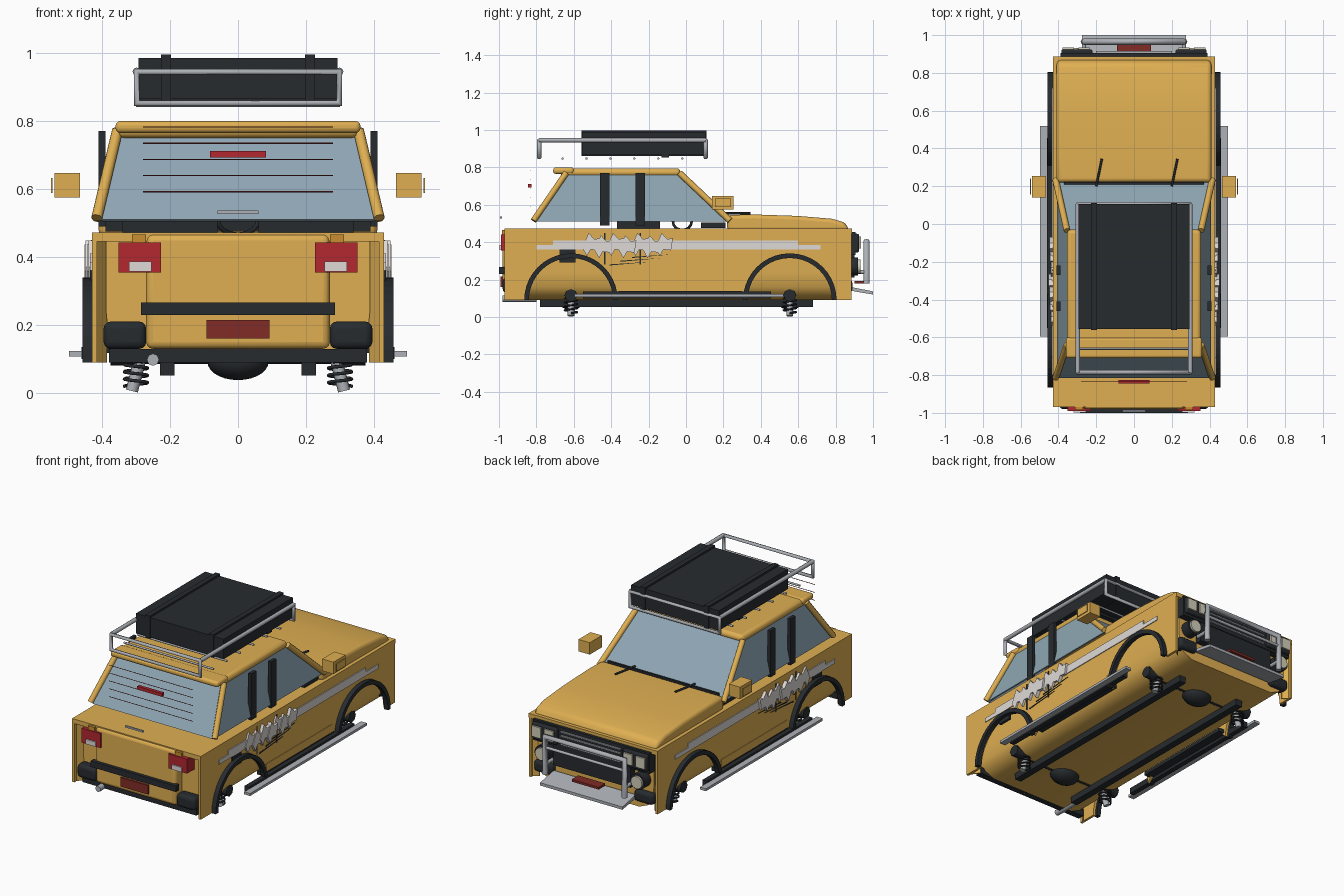
import bpy, bmesh, math
from mathutils import Vector

def mat(name, c):
    m = bpy.data.materials.new(name)
    m.diffuse_color = (*c, 1)
    return m
YEL = mat("ochre_paint", (0.74, 0.43, 0.085))
DRK = mat("dark_trim", (0.02, 0.024, 0.028))
GLS = mat("glass", (0.27, 0.38, 0.45))
SIL = mat("silver", (0.42, 0.44, 0.47))
RED = mat("red_lens", (0.45, 0.02, 0.03))
MAR = mat("dark_red", (0.22, 0.025, 0.02))
WHT = mat("pale_decal", (0.74, 0.70, 0.68))
LAMP = mat("lamp_lens", (0.65, 0.62, 0.5))
ORG = mat("orange_lens", (0.6, 0.27, 0.03))

def finish(name, bm, m, bevel=0, seg=3, smooth=False):
    bmesh.ops.recalc_face_normals(bm, faces=bm.faces)
    me = bpy.data.meshes.new(name)
    bm.to_mesh(me)
    bm.free()
    ob = bpy.data.objects.new(name, me)
    bpy.context.collection.objects.link(ob)
    me.materials.append(m)
    if bevel:
        b = ob.modifiers.new("bevel", 'BEVEL')
        b.width, b.segments, b.limit_method = bevel, seg, 'ANGLE'
    if bevel or smooth:
        bpy.context.view_layer.objects.active = ob
        bpy.ops.object.select_all(action='DESELECT')
        ob.select_set(True)
        bpy.ops.object.shade_smooth_by_angle(angle=math.radians(35))
    return ob

def loft(name, a, b, m, **k):
    """solid between two matching loops of points"""
    bm = bmesh.new()
    va, vb = [bm.verts.new(p) for p in a], [bm.verts.new(p) for p in b]
    bm.faces.new(va)
    bm.faces.new(vb[::-1])
    n = len(a)
    for i in range(n):
        j = (i + 1) % n
        bm.faces.new((va[i], vb[i], vb[j], va[j]))
    return finish(name, bm, m, **k)

def prism(name, yz, x0, x1, m, sym=False, **k):
    for s in ((1, -1) if sym else (1,)):
        loft(name, [(s*x0, y, z) for y, z in yz], [(s*x1, y, z) for y, z in yz], m, **k)

def box(name, x, y, z, m, sym=False, **k):
    prism(name, [(y[0], z[0]), (y[1], z[0]), (y[1], z[1]), (y[0], z[1])], x[0], x[1], m, sym, **k)

def panel(name, pts, off, m):
    loft(name, pts, [tuple(Vector(p) + Vector(off)) for p in pts], m)

def tube(name, pts, r, m, sym=False, cyclic=False):
    for s in ((1, -1) if sym else (1,)):
        cu = bpy.data.curves.new(name, 'CURVE')
        cu.dimensions, cu.bevel_depth, cu.bevel_resolution, cu.use_fill_caps = '3D', r, 2, True
        sp = cu.splines.new('POLY')
        sp.points.add(len(pts) - 1)
        for q, p in zip(sp.points, pts):
            q.co = (s*p[0], p[1], p[2], 1)
        sp.use_cyclic_u = cyclic
        ob = bpy.data.objects.new(name, cu)
        bpy.context.collection.objects.link(ob)
        cu.materials.append(m)

def arc(cy, cz, r, a0, a1, n=20):
    return [(cy + r*math.cos(math.radians(a0 + (a1-a0)*i/n)), cz + r*math.sin(math.radians(a0 + (a1-a0)*i/n))) for i in range(n + 1)]

RY, FY = -0.615, 0.555   # axle positions

# body: thin side skins with wheel arches, inner tub, shoulder deck, hood
skin = [(-0.97, 0.09)] + arc(RY, 0.09, 0.24, 180, 0) + [(-0.34, 0.12), (0.28, 0.12)] + arc(FY, 0.09, 0.24, 180, 0) \
    + [(0.885, 0.09), (0.885, 0.47), (-0.97, 0.47)]
prism("side_skin", skin, 0.415, 0.43, YEL, True)
tub = [(-0.29, 0.09), (-0.35, 0.115), (-0.38, 0.16), (-0.388, 0.24), (-0.388, 0.46)]
tub = tub + [(-x, z) for x, z in tub[::-1]]
loft("body_tub", [(x, -0.92, z) for x, z in tub], [(x, 0.86, z) for x, z in tub], YEL, smooth=True)
for s in (1, -1):
    panel("rear_corner", [(s*0.425, -0.965, 0.09), (s*0.385, -0.91, 0.09), (s*0.385, -0.91, 0.45), (s*0.425, -0.965, 0.45)], (0, 0.008, 0), YEL)
    panel("front_corner", [(s*0.425, 0.882, 0.09), (s*0.385, 0.85, 0.09), (s*0.385, 0.85, 0.45), (s*0.425, 0.882, 0.45)], (0, -0.008, 0), YEL)
box("shoulder_deck", (-0.43, 0.43), (-0.97, 0.888), (0.445, 0.472), YEL)
prism("hood", [(0.22, 0.46), (0.22, 0.545), (0.36, 0.548), (0.6, 0.54), (0.78, 0.525), (0.85, 0.505), (0.875, 0.46)],
      -0.41, 0.41, YEL, bevel=0.02)
box("tailgate", (-0.27, 0.27), (-0.98, -0.9), (0.13, 0.468), YEL, bevel=0.02)
for cy in (RY, FY):
    prism("fender_flare", arc(cy, 0.09, 0.25, 180, 0) + arc(cy, 0.09, 0.225, 0, 180), 0.43, 0.457, DRK, True)

# greenhouse
box("roof", (-0.355, 0.355), (-0.67, -0.03), (0.75, 0.795), YEL, bevel=0.02)
box("roof_spoiler", (-0.36, 0.36), (-0.71, -0.6), (0.765, 0.80), YEL, bevel=0.014)
tube("front_pillar", [(0.415, 0.235, 0.515), (0.355, -0.035, 0.77)], 0.017, YEL, True)
tube("rear_pillar", [(0.415, -0.815, 0.515), (0.355, -0.64, 0.77)], 0.017, YEL, True)
panel("windshield", [(-0.40, 0.235, 0.51), (0.40, 0.235, 0.51), (0.345, -0.035, 0.765), (-0.345, -0.035, 0.765)], (0, -0.01, -0.01), GLS)
panel("rear_window", [(-0.40, -0.815, 0.51), (0.40, -0.815, 0.51), (0.345, -0.64, 0.765), (-0.345, -0.64, 0.765)], (0, 0.01, -0.005), GLS)
for s in (1, -1):
    panel("side_window", [(s*.408, -0.80, 0.51), (s*.408, 0.22, 0.51), (s*.35, -0.04, 0.765), (s*.35, -0.635, 0.765)], (-s*.01, 0, 0), GLS)
for y in (-0.435, -0.245):
    box("door_pillar", (0.39, 0.41), (y-0.025, y+0.025), (0.49, 0.77), DRK, True)
    box("door_seam", (0.428, 0.432), (y-0.004, y+0.004), (0.28, 0.45), DRK, True)
box("dashboard", (-0.39, 0.39), (0.08, 0.21), (0.475, 0.505), DRK)
box("seat", (0.06, 0.34), (-0.37, -0.14), (0.465, 0.51), DRK, True)
tube("steering_wheel", [(0.06*math.cos(t*math.pi/8), -0.02 + 0.05*math.cos(t*math.pi/8), 0.51 + 0.045*math.sin(t*math.pi/8)) for t in range(16)], 0.007, DRK, cyclic=True)
box("cowl_strip", (-0.37, 0.37), (0.21, 0.222), (0.53, 0.55), DRK)
for x in (-0.2, 0.2):
    tube("wiper", [(x, 0.2, 0.555), (x + 0.03, 0.345, 0.555)], 0.006, DRK)

# mirrors
box("mirror", (0.465, 0.54), (0.14, 0.255), (0.575, 0.647), YEL, True)
box("mirror_face", (0.545, 0.55), (0.155, 0.24), (0.588, 0.633), YEL, True)

# roof rack and cargo case
for y in (-0.785, 0.105):
    tube("rack_hoop", [(-0.298, y, 0.852), (0.298, y, 0.852), (0.298, y, 0.945), (-0.298, y, 0.945)], 0.012, SIL, cyclic=True)
tube("rack_rail", [(0.298, -0.785, 0.945), (0.298, 0.105, 0.945)], 0.012, SIL, True)
for i in range(6):
    tube("rack_slat", [(-0.3, -0.66 + i*0.128, 0.847), (0.3, -0.66 + i*0.128, 0.847)], 0.006, SIL)
box("cargo_case", (-0.293, 0.293), (-0.555, 0.105), (0.865, 0.985), DRK)
box("case_strap", (0.197, 0.227), (-0.56, 0.11), (0.86, 0.996), DRK, True)
box("case_latch", (-0.29, 0.29), (-0.13, -0.09), (0.852, 0.87), DRK)

# rear details
box("rear_bumper_corner", (0.27, 0.395), (-0.98, -0.91), (0.13, 0.21), DRK, True, bevel=0.02)
box("rear_bumper_sill", (-0.38, 0.38), (-0.94, -0.9), (0.09, 0.13), DRK)
box("rear_trim_strip", (-0.285, 0.285), (-1.0, -0.97), (0.23, 0.266), DRK)
box("rear_plate", (-0.092, 0.092), (-0.992, -0.97), (0.16, 0.215), MAR)
box("tail_lamp", (0.227, 0.352), (-0.99, -0.92), (0.355, 0.442), RED, True)
box("reverse_lamp", (0.255, 0.32), (-0.998, -0.98), (0.358, 0.386), WHT, True)
box("rear_marker", (0.27, 0.312), (-0.985, -0.94), (0.435, 0.466), ORG, True)
box("trunk_handle", (-0.06, 0.06), (-0.995, -0.985), (0.527, 0.537), SIL)
box("brake_lamp", (-0.082, 0.082), (-0.845, -0.825), (0.692, 0.712), RED)
for i in range(5):
    tube("heater_line", [(-0.28, -0.832, 0.592 + i*0.0475), (0.28, -0.832, 0.592 + i*0.0475)], 0.0017, MAR)
tube("exhaust", [(-0.25, -0.98, 0.098), (-0.25, -0.8, 0.098)], 0.018, SIL)

# front end
box("grille_panel", (-0.39, 0.39), (0.85, 0.905), (0.33, 0.455), DRK)
box("lower_grille", (-0.26, 0.26), (0.85, 0.9), (0.21, 0.33), DRK)
for i in range(4):
    box("grille_slat", (-0.2, 0.2), (0.9, 0.915), (0.352 + i*0.025, 0.36 + i*0.025), SIL)
box("headlamp_housing", (0.22, 0.385), (0.89, 0.925), (0.345, 0.445), DRK, True, bevel=0.01)
for x in (0.235, 0.318):
    box("headlamp", (x, x + 0.06), (0.92, 0.935), (0.365, 0.43), LAMP, True)
for s in (1, -1):
    for nm, r, y0, y1, m in (("fog_lamp", 0.048, 0.86, 0.92, DRK), ("fog_lens", 0.037, 0.915, 0.932, LAMP)):
        c = [(s*0.32 + x, z) for x, z in arc(0, 0.27, r, 0, 345, 23)]
        loft(nm, [(x, y0, z) for x, z in c], [(x, y1, z) for x, z in c], m, smooth=True)
box("front_bumper_corner", (0.27, 0.40), (0.82, 0.89), (0.13, 0.2), DRK, True, bevel=0.02)
box("front_plate", (-0.09, 0.09), (0.9, 0.962), (0.178, 0.192), MAR)
tube("bull_bar", [(-0.265, 0.965, 0.18), (-0.265, 0.965, 0.405), (0.265, 0.965, 0.405), (0.265, 0.965, 0.18)], 0.017, SIL)
tube("bull_cross_bar", [(-0.265, 0.965, 0.34), (0.265, 0.965, 0.34)], 0.009, SIL)
tube("bull_bracket", [(0.265, 0.965, 0.24), (0.265, 0.88, 0.24)], 0.011, SIL, True)
prism("skid_plate", [(0.87, 0.142), (1.0, 0.12), (1.0, 0.137), (0.87, 0.162)], -0.275, 0.275, SIL)

# side decals and trim: stripe plus jagged splash shards
prism("side_stripe", [(-0.8, 0.36), (0.72, 0.36), (0.72, 0.385), (0.6, 0.385), (0.6, 0.41), (-0.71, 0.41), (-0.71, 0.385), (-0.8, 0.385)],
      0.43, 0.435, WHT, True)
for i in range(7):
    y, z = -0.51 + i*0.065, 0.385 + 0.006*(-1)**i
    prism("splash_decal", [(y - 0.045, z - 0.02), (y - 0.02, z - 0.065), (y, z - 0.03), (y + 0.04, z - 0.035), (y + 0.05, z + 0.03),
                           (y + 0.02, z + 0.025), (y - 0.01, z + 0.058)], 0.43, 0.44 + 0.004*(i % 4), WHT, True)
for i in range(3):
    y = -0.41 + i*0.06
    prism("scratch_mark", [(y, 0.275 + i*.02), (y + 0.22, 0.295 + i*.02), (y, 0.281 + i*.02)], 0.428, 0.434, DRK, True)
box("filler_cap", (0.42, 0.435), (-0.675, -0.59), (0.29, 0.36), DRK, True)
box("door_moulding", (0.425, 0.434), (-0.35, 0.28), (0.15, 0.19), YEL, True)
box("rocker", (0.38, 0.432), (-0.36, 0.3), (0.118, 0.14), DRK, True)
box("side_step", (0.458, 0.497), (-0.595, 0.52), (0.108, 0.123), SIL, True)
box("step_backing", (0.43, 0.46), (-0.55, 0.455), (0.1, 0.135), DRK, True)

# chassis
box("frame_rail", (0.187, 0.23), (-0.78, 0.68), (0.052, 0.095), DRK, True)
for cy in (RY, FY):
    bm = bmesh.new()
    bmesh.ops.create_uvsphere(bm, u_segments=24, v_segments=14, radius=0.09)
    bmesh.ops.scale(bm, vec=(1, 0.8, 0.6), verts=bm.verts)
    bmesh.ops.translate(bm, vec=(0, cy, 0.092), verts=bm.verts)
    finish("differential", bm, DRK, smooth=True)
    tube("axle", [(-0.33, cy, 0.1), (0.33, cy, 0.1)], 0.014, DRK)
    tube("hub", [(0.28, cy, 0.115), (0.375, cy, 0.115)], 0.034, DRK, True)
    tube("shock_absorber", [(0.312, cy, 0.006), (0.28, cy, 0.13)], 0.018, SIL, True)
    coil = []
    for i in range(4*16 + 1):
        t = i*math.pi/8
        coil.append((0.3 + 0.034*math.cos(t), cy + 0.034*math.sin(t), 0.02 + 0.085*i/64))
    tube("coil_spring", coil, 0.005, DRK, True)
